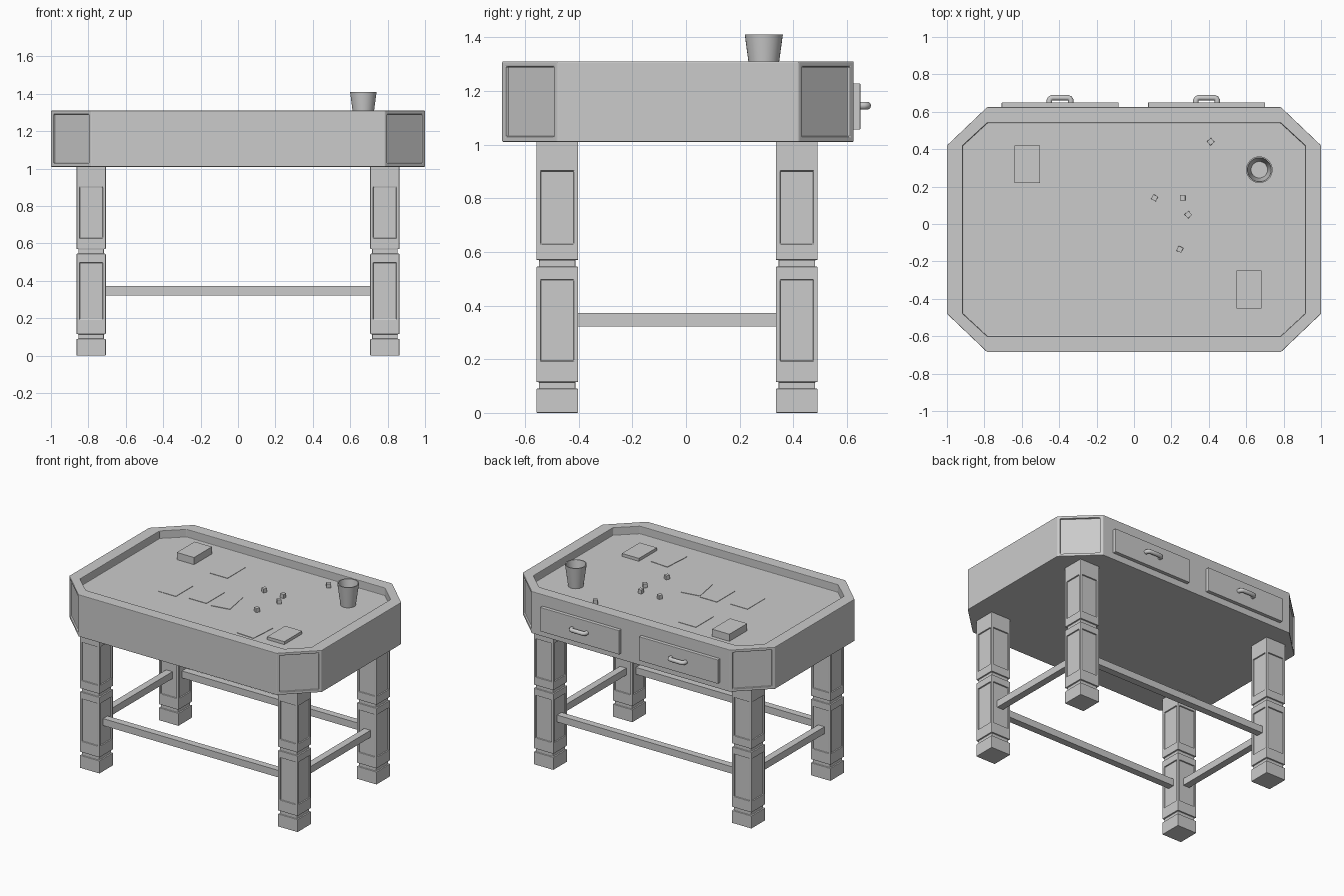
import bpy, bmesh, math
from mathutils import Matrix, Vector

if "Cube" in bpy.data.objects:
    bpy.data.objects.remove(bpy.data.objects["Cube"])

FLOOR = 1.255  # playing surface height


def finish(bm, name, bevel=0.0, smooth=False):
    bmesh.ops.recalc_face_normals(bm, faces=bm.faces)
    me = bpy.data.meshes.new(name)
    bm.to_mesh(me)
    bm.free()
    ob = bpy.data.objects.new(name, me)
    bpy.context.collection.objects.link(ob)
    if bevel:
        m = ob.modifiers.new("Bevel", 'BEVEL')
        m.width, m.segments, m.limit_method = bevel, 2, 'ANGLE'
    if smooth:
        bpy.ops.object.select_all(action='DESELECT')
        ob.select_set(True)
        bpy.context.view_layer.objects.active = ob
        bpy.ops.object.shade_smooth_by_angle(angle=math.radians(40))
    return ob


def loft(rings):
    """Closed skin through rings of equal point count, capped at both ends."""
    bm = bmesh.new()
    vs = [[bm.verts.new(p) for p in r] for r in rings]
    n = len(rings[0])
    rows = []
    for a, b in zip(vs, vs[1:]):
        rows.append([bm.faces.new((a[i], a[(i + 1) % n], b[(i + 1) % n], b[i])) for i in range(n)])
    bm.faces.new(vs[0][::-1])
    bm.faces.new(vs[-1])
    bmesh.ops.recalc_face_normals(bm, faces=bm.faces)
    return bm, rows


def box(name, centre, size, rot=0.0, bevel=0.0):
    bm = bmesh.new()
    bmesh.ops.create_cube(bm, size=1, matrix=Matrix.Translation(centre)
                          @ Matrix.Rotation(math.radians(rot), 4, 'Z') @ Matrix.Diagonal((*size, 1)))
    return finish(bm, name, bevel)


def octagon(inset, z):
    x, y0, y1 = 1 - inset, -0.685 + inset, 0.625 - inset
    return [(-0.785, y0, z), (0.785, y0, z), (x, -0.48, z), (x, 0.42, z),
            (0.785, y1, z), (-0.785, y1, z), (-x, 0.42, z), (-x, -0.48, z)]


# Table top: octagonal body with sunken tray and recessed corner panels
bm, rows = loft([octagon(0, 1.01), octagon(0, 1.31), octagon(0.085, 1.31), octagon(0.085, FLOOR)])
bmesh.ops.inset_individual(bm, faces=rows[0][1::2], thickness=0.028, depth=0)
bmesh.ops.inset_individual(bm, faces=rows[0][1::2], thickness=0.0005, depth=-0.012)
finish(bm, "table_top", 0.004)

# Legs: square posts with two grooves and recessed panels on every side
W, G = 0.078, 0.068
PROFILE = [(0, W), (0.09, W), (0.09, G), (0.115, G), (0.115, W), (0.177, W), (0.513, W), (0.545, W),
           (0.545, G), (0.57, G), (0.57, W), (0.612, W), (0.918, W), (1.012, W)]
LX, LY = 0.785, (-0.48, 0.413)
for y, side in zip(LY, ("front", "back")):
    for x, hand in ((-LX, "left"), (LX, "right")):
        rings = [[(x - r, y - r, z), (x + r, y - r, z), (x + r, y + r, z), (x - r, y + r, z)]
                 for z, r in PROFILE]
        bm, rows = loft(rings)
        panels = rows[5] + rows[11]
        bmesh.ops.inset_individual(bm, faces=panels, thickness=0.023, depth=0)
        bmesh.ops.inset_individual(bm, faces=panels, thickness=0.0005, depth=-0.009)
        finish(bm, f"{side}_{hand}_leg", 0.003)
    # Long stretcher
    box(f"{side}_stretcher", (0, y, 0.347), (2 * LX - 0.14, 0.05, 0.05))

# Side stretchers
for x, hand in ((-LX, "left"), (LX, "right")):
    box(f"{hand}_stretcher", (x, sum(LY) / 2, 0.347), (0.05, LY[1] - LY[0] - 0.14, 0.05))

# Drawers with rounded pull handles on the back
for x in (-0.395, 0.388):
    box("drawer_front", (x, 0.63, 1.142), (0.625, 0.04, 0.172), bevel=0.003)
    cu = bpy.data.curves.new("drawer_handle", 'CURVE')
    cu.dimensions, cu.bevel_depth, cu.bevel_resolution = '3D', 0.015, 3
    half = [(0.057, 0.645), (0.057, 0.662), (0.052, 0.671), (0.042, 0.675)]
    path = half + [(-px, py) for px, py in reversed(half)]
    sp = cu.splines.new('POLY')
    sp.points.add(len(path) - 1)
    for p, (px, py) in zip(sp.points, path):
        p.co = (x + px, py, 1.145, 1)
    ob = bpy.data.objects.new("drawer_handle", cu)
    bpy.context.collection.objects.link(ob)
    bpy.ops.object.select_all(action='DESELECT')
    ob.select_set(True)
    bpy.context.view_layer.objects.active = ob
    bpy.ops.object.convert(target='MESH')
    bpy.ops.object.shade_smooth_by_angle(angle=math.radians(50))

# Dice cup: tapered, hollow
N = 32
cup = [(0.05, FLOOR), (0.071, 1.41), (0.064, 1.41), (0.044, FLOOR + 0.012)]
bm, _ = loft([[(0.67 + r * math.cos(2 * math.pi * i / N), 0.29 + r * math.sin(2 * math.pi * i / N), z)
               for i in range(N)] for r, z in cup])
finish(bm, "dice_cup", smooth=True)

# Dice
for x, y, a in ((0.41, 0.44, 40), (0.11, 0.14, 65), (0.26, 0.14, 0), (0.29, 0.05, 42), (0.245, -0.135, 65)):
    box("die", (x, y, FLOOR + 0.014), (0.029, 0.029, 0.03), a, 0.002)

# Card decks
box("tall_card_deck", (-0.57, 0.32, FLOOR + 0.025), (0.137, 0.202, 0.052))
box("low_card_deck", (0.615, -0.35, FLOOR + 0.01), (0.135, 0.202, 0.022))

# Loose cards lying on the tray
for i, (x, y, a) in enumerate(((-0.385, -0.15, 0), (-0.27, 0.27, 0), (-0.16, -0.125, 0),
                               (0.0, -0.125, 10), (0.405, -0.385, -4))):
    box("loose_card", (x, y, FLOOR + 0.001), (0.137, 0.202, 0.003 + 0.0004 * i), a)
